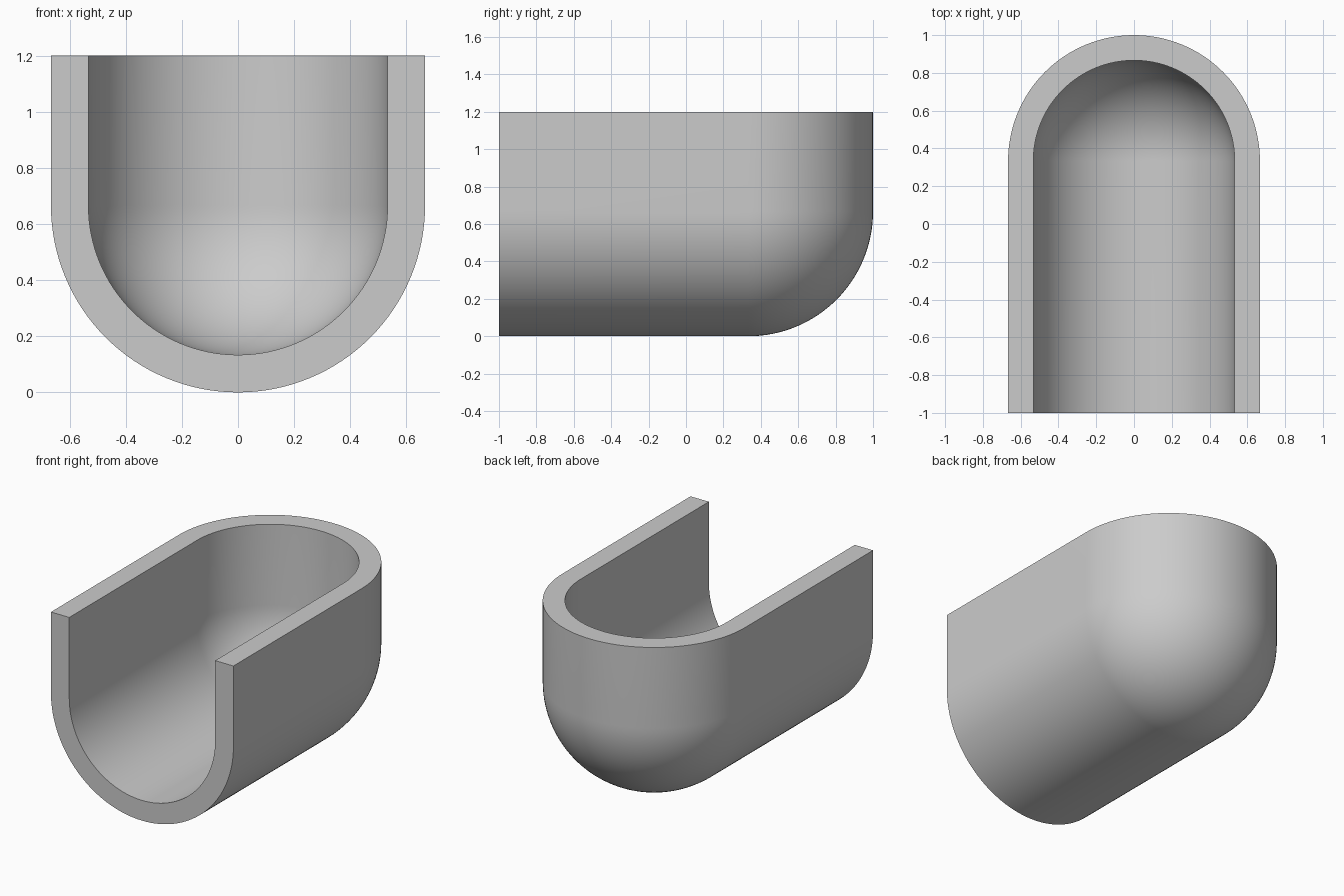
import bpy, bmesh, math

if "Cube" in bpy.data.objects:
    bpy.data.objects.remove(bpy.data.objects["Cube"])

R_OUT, R_IN = 2 / 3, 0.533      # outer and inner radii
CZ, CY, TOP, FRONT = 2 / 3, 1 / 3, 1.2, -1.0
ARC, TURN = 32, 64              # segments: quarter arc, half turn


def half_profile(r):
    """Quarter circle from the axis, then straight up to the rim."""
    pts = [(r * math.sin(a), CZ - r * math.cos(a))
           for a in (math.pi / 2 * i / ARC for i in range(ARC + 1))]
    return pts + [(r, TOP)]


# Wall section: outer bottom -> outer rim -> inner rim -> inner bottom
profile = half_profile(R_OUT) + half_profile(R_IN)[::-1]
n = len(profile)

# Stations: straight right side, half turn around the back, straight left side
stations = [(0.0, FRONT)] + [(math.pi * j / TURN, CY) for j in range(TURN + 1)] + [(math.pi, FRONT)]

bm = bmesh.new()
grid = [[bm.verts.new((r * math.cos(a), y + r * math.sin(a), z)) for r, z in profile]
        for a, y in stations]

# Outer skin, rim and inner skin
for s, t in zip(grid, grid[1:]):
    for i in range(n - 1):
        bm.faces.new((s[i], t[i], t[i + 1], s[i + 1]))

# Open front edge of the wall
for s in (grid[0], grid[-1]):
    for i in range(n // 2 - 1):
        bm.faces.new((s[i], s[i + 1], s[n - 2 - i], s[n - 1 - i]))

bmesh.ops.remove_doubles(bm, verts=bm.verts, dist=1e-5)
bmesh.ops.recalc_face_normals(bm, faces=bm.faces)

mesh = bpy.data.meshes.new("trough_shell")
bm.to_mesh(mesh)
bm.free()
shell = bpy.data.objects.new("trough_shell", mesh)
bpy.context.collection.objects.link(shell)

grey = bpy.data.materials.new("light grey")
grey.diffuse_color = (0.6, 0.6, 0.6, 1)
grey.use_nodes = True
grey.node_tree.nodes["Principled BSDF"].inputs["Base Color"].default_value = grey.diffuse_color
mesh.materials.append(grey)

bpy.context.view_layer.objects.active = shell
shell.select_set(True)
bpy.ops.object.shade_smooth_by_angle(angle=math.radians(30))
